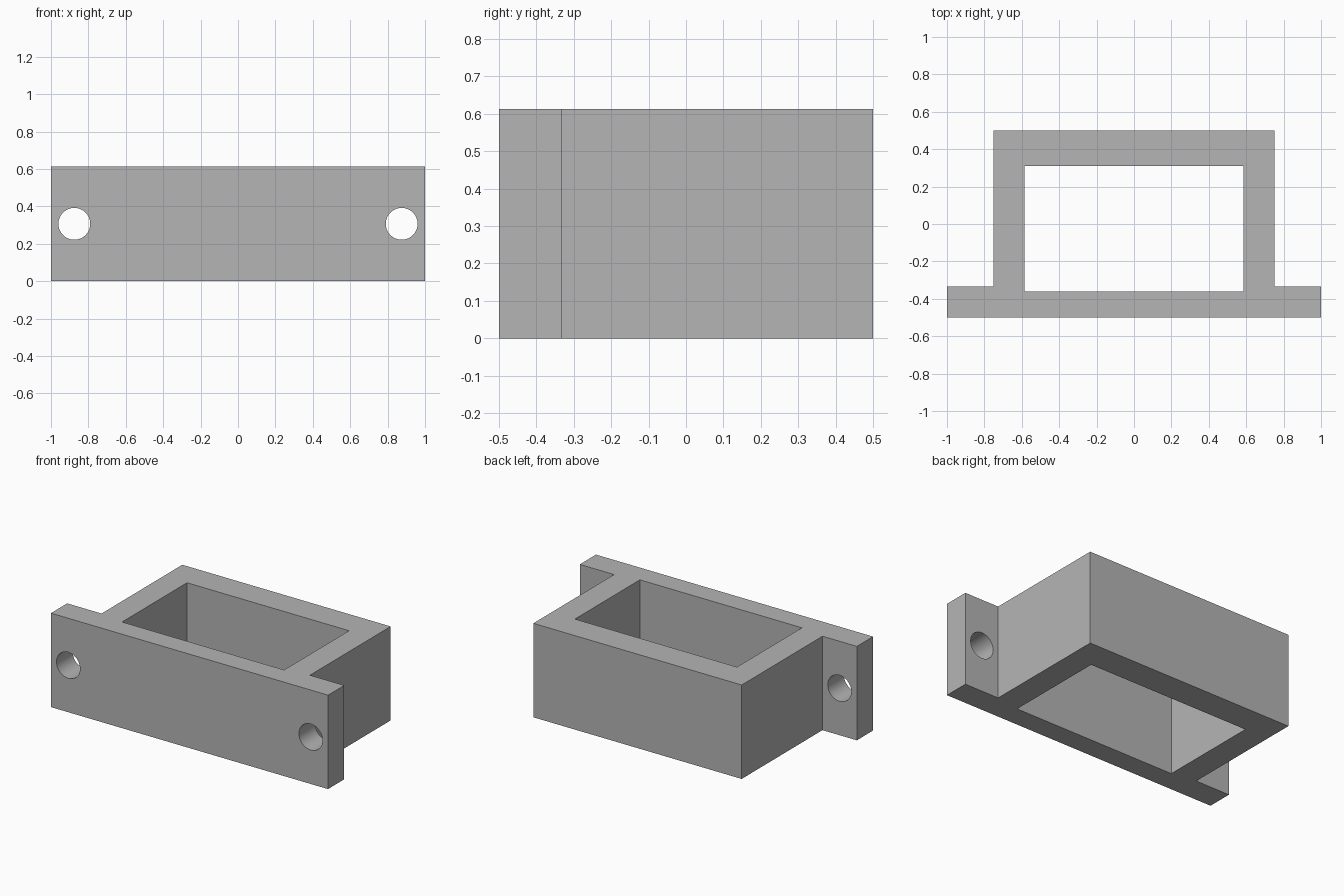
import bpy, bmesh, math
from mathutils import Matrix

cube = bpy.data.objects.get("Cube")
if cube:
    bpy.data.objects.remove(cube, do_unlink=True)

HEIGHT = 0.613
FRONT, BACK, FLANGE_BACK = -0.5, 0.5, -0.333
BODY_X, FLANGE_X = 0.752, 1.0
HOLE_X, HOLE_R = 0.875, 0.085

grey = bpy.data.materials.new("plain grey")
grey.use_nodes = True
colour = (0.46, 0.46, 0.46, 1)
grey.diffuse_color = colour
grey.node_tree.nodes["Principled BSDF"].inputs["Base Color"].default_value = colour


def add_object(name, bm):
    bmesh.ops.recalc_face_normals(bm, faces=bm.faces)
    mesh = bpy.data.meshes.new(name)
    bm.to_mesh(mesh)
    bm.free()
    mesh.materials.append(grey)
    obj = bpy.data.objects.new(name, mesh)
    bpy.context.collection.objects.link(obj)
    return obj


def prism(name, outline, z0, z1):
    bm = bmesh.new()
    face = bm.faces.new([bm.verts.new((x, y, z0)) for x, y in outline])
    up = bmesh.ops.extrude_face_region(bm, geom=[face])["geom"]
    verts = [v for v in up if isinstance(v, bmesh.types.BMVert)]
    bmesh.ops.translate(bm, vec=(0, 0, z1 - z0), verts=verts)
    return add_object(name, bm)


# Bracket body with the two front flanges, mirrored from a half outline
half = [(FLANGE_X, FRONT), (FLANGE_X, FLANGE_BACK), (BODY_X, FLANGE_BACK), (BODY_X, BACK)]
bracket = prism("flanged_frame", half + [(-x, y) for x, y in reversed(half)], 0, HEIGHT)

# Rectangular opening through the body
cutters = [prism("opening_cutter", [(-0.585, -0.36), (0.585, -0.36), (0.585, 0.31), (-0.585, 0.31)],
                 -0.1, HEIGHT + 0.1)]

# Round mounting hole through each flange
for side, label in ((1, "left"), (-1, "right")):
    bm = bmesh.new()
    place = Matrix.Translation((side * HOLE_X, (FRONT + FLANGE_BACK) / 2, HEIGHT / 2))
    bmesh.ops.create_cone(bm, cap_ends=True, segments=64, radius1=HOLE_R, radius2=HOLE_R,
                          depth=0.4, matrix=place @ Matrix.Rotation(math.pi / 2, 4, "X"))
    cutters.append(add_object(label + "_hole_cutter", bm))

bpy.ops.object.select_all(action="DESELECT")
bracket.select_set(True)
bpy.context.view_layer.objects.active = bracket
for cutter in cutters:
    cutter.hide_render = True
    cut = bracket.modifiers.new(cutter.name, "BOOLEAN")
    cut.operation = "DIFFERENCE"
    cut.solver = "EXACT"
    cut.object = cutter
    bpy.ops.object.modifier_apply(modifier=cut.name)
    bpy.data.objects.remove(cutter, do_unlink=True)

bpy.ops.object.shade_smooth_by_angle(angle=math.radians(30))
